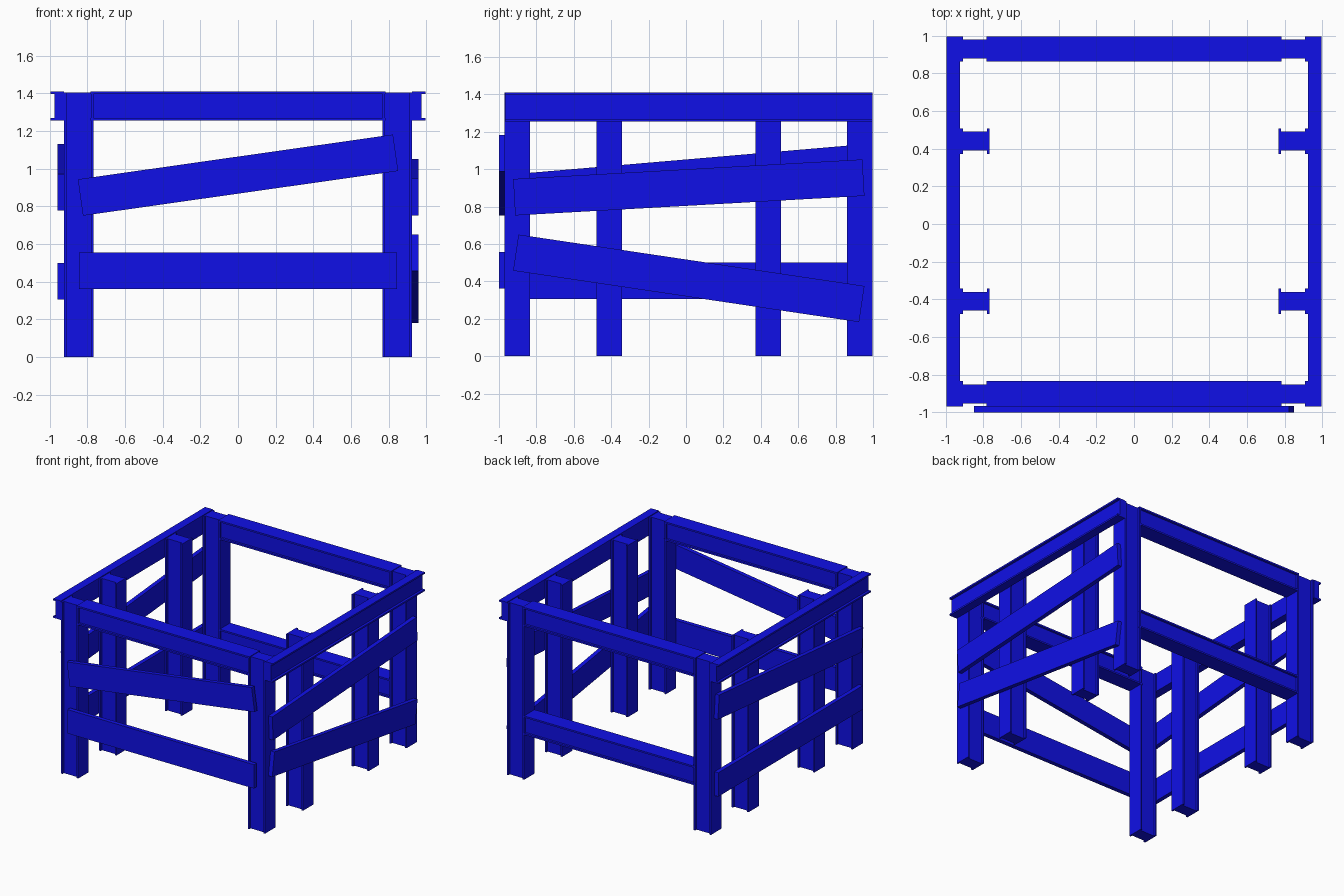
import bpy
from math import atan2
from mathutils import Matrix, Vector

if "Cube" in bpy.data.objects:
    bpy.data.objects.remove(bpy.data.objects["Cube"])

blue = bpy.data.materials.new("blue_paint")
blue.diffuse_color = (0.005, 0.005, 0.8, 1)
blue.use_nodes = True
blue.node_tree.nodes["Principled BSDF"].inputs["Base Color"].default_value = blue.diffuse_color


def extrude(name, profile, length, origin, u, v, w):
    """Extrude a 2D (u, v) profile along w by length, starting at origin."""
    u, v, w, o = Vector(u), Vector(v), Vector(w), Vector(origin)
    n = len(profile)
    verts = [o + u * a + v * b + w * t for t in (0, length) for a, b in profile]
    faces = [tuple(reversed(range(n))), tuple(range(n, 2 * n))]
    faces += [(i, (i + 1) % n, n + (i + 1) % n, n + i) for i in range(n)]
    if u.cross(v).dot(w) < 0:
        faces = [tuple(reversed(f)) for f in faces]
    mesh = bpy.data.meshes.new(name)
    mesh.from_pydata(verts, [], faces)
    mesh.materials.append(blue)
    ob = bpy.data.objects.new(name, mesh)
    bpy.context.collection.objects.link(ob)
    return ob


def plank(name, axis, offset, centre, z, length, rise):
    """Flat board of the given length, tilted by rise over its run."""
    w, t = 0.0975, 0.0175
    box = [(-w, -t), (w, -t), (w, t), (-w, t)]
    ob = extrude(name, box, length, (-length / 2, 0, 0), (0, 0, 1), (0, 1, 0), (1, 0, 0))
    tilt = Matrix.Rotation(-atan2(rise, length), 4, 'Y')
    if axis == 'X':
        ob.matrix_world = Matrix.Translation((centre, offset, z)) @ tilt
    else:
        ob.matrix_world = (Matrix.Translation((offset, centre, z))
                           @ Matrix.Rotation(1.5707963, 4, 'Z') @ tilt)


# I section: flanges at +-H, thick web of half width B
H, F, W, B = 0.0775, 0.064, 0.0675, 0.05
I_SECTION = [(-H, -W), (-F, -W), (-F, -B), (F, -B), (F, -W), (H, -W),
             (H, W), (F, W), (F, B), (-F, B), (-F, W), (-H, W)]
# Channel section, open to the outside (u = outward, v = up)
C_SECTION = [(0, -H), (0.07, -H), (0.07, -F), (0.05, -F),
             (0.05, F), (0.07, F), (0.07, H), (0, H)]
TOP = 1.41
YC = 0.015

for sx, side in ((-1, "left"), (1, "right")):
    # posts
    for i, y in enumerate((-0.902, -0.41, 0.44, 0.929)):
        extrude(f"{side}_post_{i + 1}", I_SECTION, TOP - 0.005, (sx * 0.845, y, 0),
                (1, 0, 0), (0, 1, 0), (0, 0, 1))
    # outer top rails
    extrude(f"{side}_top_rail", C_SECTION, 1.965, (sx * 0.925, -0.969, TOP - H),
            (sx, 0, 0), (0, 0, 1), (0, 1, 0))

# cross beams between the corner posts
for name, y, z in (("front_top_beam", -0.902, TOP - H),
                   ("back_top_beam", 0.929, TOP - H),
                   ("back_lower_beam", 0.929, 0.445)):
    extrude(name, I_SECTION, 1.564, (-0.782, y, z), (0, 0, 1), (0, 1, 0), (1, 0, 0))

# bolted-on boards
plank("front_upper_board", 'X', -0.9825, 0, 0.966, 1.69, 0.24)
plank("front_lower_board", 'X', -0.9825, 0, 0.458, 1.69, 0)
plank("right_upper_board", 'Y', 0.94, YC, 0.902, 1.87, 0.105)
plank("right_lower_board", 'Y', 0.94, YC, 0.416, 1.87, -0.278)
plank("left_upper_board", 'Y', -0.94, YC, 0.955, 1.87, 0.16)
plank("left_lower_board", 'Y', -0.94, YC, 0.403, 1.87, 0)
